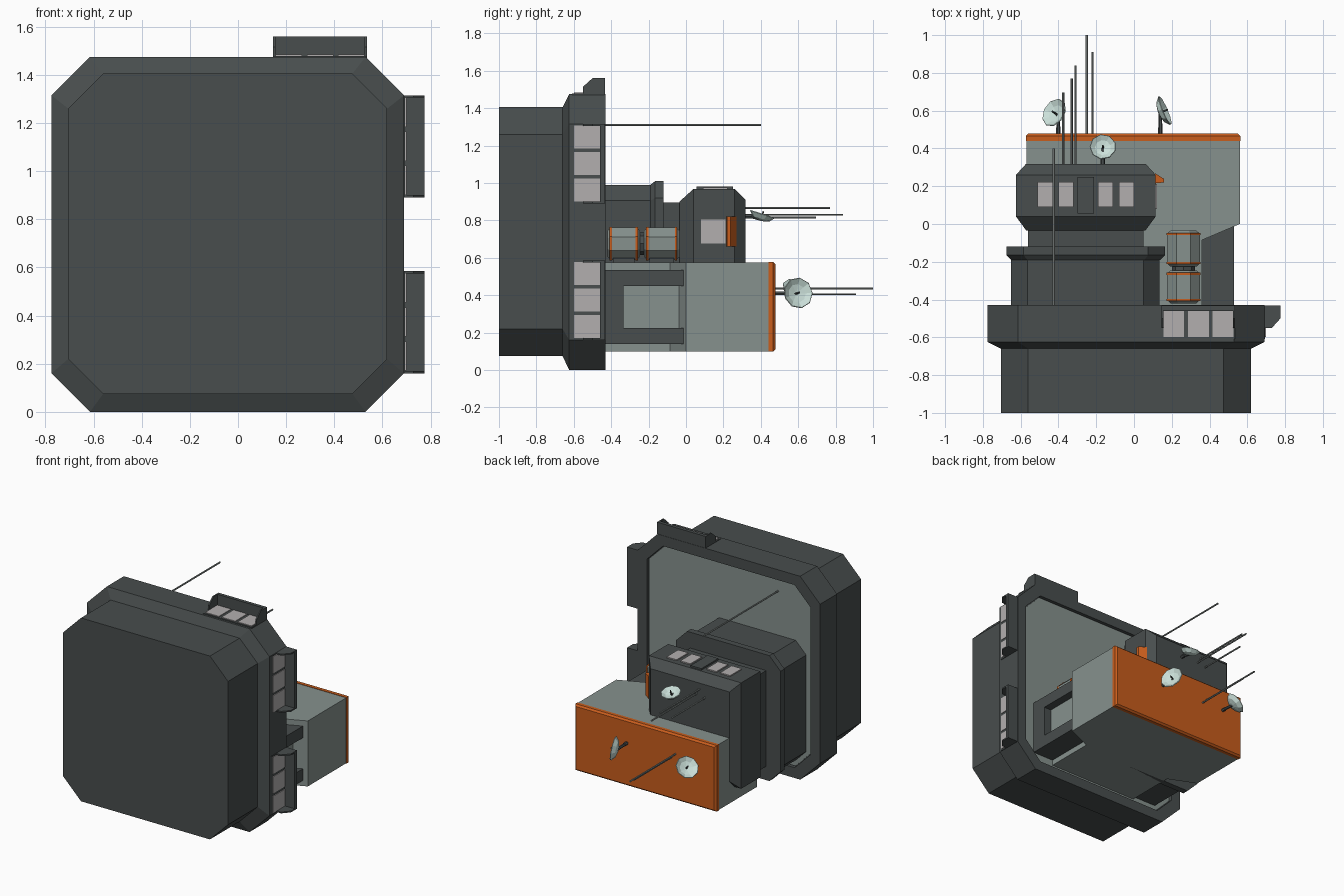
import bpy, bmesh, math
from mathutils import Vector

if "Cube" in bpy.data.objects:
    bpy.data.objects.remove(bpy.data.objects["Cube"])


def material(name, rgb):
    m = bpy.data.materials.new(name)
    m.diffuse_color = (*rgb, 1)
    m.use_nodes = True
    m.node_tree.nodes["Principled BSDF"].inputs["Base Color"].default_value = m.diffuse_color
    return m


DARK = material("dark_grey", (0.065, 0.075, 0.075))
GREY = material("pale_grey", (0.24, 0.285, 0.27))
ORANGE = material("orange", (0.58, 0.11, 0.012))
GLASS = material("window", (0.45, 0.43, 0.43))
METAL = material("metal", (0.25, 0.28, 0.27))
DISH = material("dish", (0.6, 0.75, 0.7))


def loft(name, rings, mat, cap=True):
    """Skin a list of equal-length point rings."""
    bm = bmesh.new()
    loops = [[bm.verts.new(p) for p in r] for r in rings]
    n = len(loops[0])
    for a, b in zip(loops, loops[1:]):
        for i in range(n):
            j = (i + 1) % n
            bm.faces.new((a[i], a[j], b[j], b[i]))
    if cap:
        bm.faces.new(loops[0][::-1])
        bm.faces.new(loops[-1])
    bmesh.ops.recalc_face_normals(bm, faces=bm.faces)
    me = bpy.data.meshes.new(name)
    bm.to_mesh(me)
    bm.free()
    ob = bpy.data.objects.new(name, me)
    bpy.context.collection.objects.link(ob)
    me.materials.append(mat)
    return ob


def ring(y, x0, x1, z0, z1, c=0.0):
    """Rectangle in the xz plane, with corners cut by c."""
    if c == 0:
        return [(x0, y, z0), (x1, y, z0), (x1, y, z1), (x0, y, z1)]
    return [(x0 + c, y, z0), (x1 - c, y, z0), (x1, y, z0 + c), (x1, y, z1 - c),
            (x1 - c, y, z1), (x0 + c, y, z1), (x0, y, z1 - c), (x0, y, z0 + c)]


def box(name, x0, x1, y0, y1, z0, z1, mat):
    return loft(name, [ring(y0, x0, x1, z0, z1), ring(y1, x0, x1, z0, z1)], mat)


def prism(name, pts, axis, lo, hi, mat):
    """Extrude a 2D profile along an axis (0 = x over yz, 2 = z over xy)."""
    def place(p, h):
        return (h, p[0], p[1]) if axis == 0 else (p[0], p[1], h)
    return loft(name, [[place(p, h) for p in pts] for h in (lo, hi)], mat)


def disc(c, d, r, n, turn=0.0):
    """Ring of n points round c, facing d."""
    q = Vector(d).to_track_quat('Z', 'Y')
    return [Vector(c) + q @ Vector((r * math.cos(turn + math.tau * i / n),
                                    r * math.sin(turn + math.tau * i / n), 0)) for i in range(n)]


def rod(name, a, b, r, mat, n=6):
    d = Vector(b) - Vector(a)
    return loft(name, [disc(a, d, r, n), disc(b, d, r, n)], mat)


# Main octagonal slab with stepped rim and recessed rear
loft("main_slab", [
    ring(-1.0, -.705, .62, .075, 1.405, .145),
    ring(-.66, -.705, .62, .075, 1.405, .145),
    ring(-.625, -.775, .69, 0, 1.475, .16),
    ring(-.43, -.775, .69, 0, 1.475, .16),
    ring(-.43, -.70, .615, .075, 1.40, .13),
    ring(-.455, -.70, .615, .075, 1.40, .13)], DARK)
loft("rear_panel", [ring(y, -.695, .61, .08, 1.395, .13) for y in (-.47, -.45)], GREY)


# Window banks with hoods, one on the top and two on the right
def window_bank(name, start, length, base, side):
    def put(part, a0, a1, y0, y1, h0, h1, mat):
        if side:
            box(part, base + h0, base + h1, y0, y1, a0, a1, mat)
        else:
            box(part, a0, a1, y0, y1, base + h0, base + h1, mat)
    put(name + "_frame", start, start + length, -.61, -.44, -.01, .004, DARK)
    put(name + "_hood", start, start + length, -.457, -.432, 0, .085, DARK)
    step = length / 3
    for i in range(3):
        a = start + step * i + .011
        put(name + "_pane", a, a + step - .02, -.598, -.46, 0, .009, GLASS)
    prof = [(-.55, -.01), (-.55, .04), (-.5, .085), (-.435, .085), (-.435, -.01)]
    for a in (start, start + length - .01):
        if side:
            prism(name + "_cheek", [(base + h, y) for y, h in prof], 2, a, a + .01, DARK)
        else:
            prism(name + "_cheek", [(y, base + h) for y, h in prof], 0, a, a + .01, DARK)


window_bank("top_windows", .145, .39, 1.475, False)
window_bank("upper_right_windows", .89, .425, .69, True)
window_bank("lower_right_windows", .16, .425, .69, True)

# Rear cargo hull, with orange end plate
hull = [(-.57, .44), (.56, .44), (.56, 0), (.36, -.085), (.36, -.46),
        (-.37, -.46), (-.37, -.085), (-.57, 0)]
prism("cargo_hull", hull, 2, .1, .575, GREY)
loft("hull_end_plate", [
    ring(.44, -.573, .563, .098, .578),
    ring(.465, -.573, .563, .098, .578),
    ring(.478, -.56, .55, .11, .566)], ORANGE)

# C-shaped side bracket with recessed panel
bracket = [(-.45, .14), (-.01, .14), (-.01, .225), (-.335, .225),
           (-.335, .45), (-.01, .45), (-.01, .535), (-.45, .535)]
prism("side_bracket", bracket, 0, .34, .53, DARK)
box("bracket_panel", .35, .47, -.34, -.02, .22, .455, GREY)

# Tower block, lip and neck
loft("tower_block", [ring(y, -.65, .135, .12, .99, .085) for y in (-.47, -.16)], DARK)
loft("tower_lip", [
    ring(-.19, -.65, .14, .12, .99, .085),
    ring(-.165, -.675, .165, .1, 1.01, .09),
    ring(-.12, -.675, .165, .1, 1.01, .09)], DARK)
box("tower_neck", -.56, .05, -.13, 0, .2, .895, DARK)

# Control cabin
loft("control_cabin", [
    ring(-.035, -.57, .06, .26, .9),
    ring(.04, -.625, .115, .2, .968),
    ring(.26, -.625, .115, .2, .968),
    ring(.318, -.572, .062, .26, .91)], DARK)
for x in (-.51, -.40, -.19, -.08):
    box("roof_pane", x, x + .08, .09, .222, .96, .976, GLASS)
box("roof_hatch", -.298, -.212, .055, .25, .96, .98, DARK)
box("cabin_side_window", .11, .121, .08, .212, .675, .805, GLASS)
prism("cabin_side_fin", [(.11, .27), (.11, .215), (.16, .22), (.16, .238)], 2, .66, .82, ORANGE)

# Octagonal barrels
for y0, y1 in ((-.42, -.245), (-.225, -.035)):
    def oct_ring(y, r):
        return disc((.262, y, .675), (0, 1, 0), r, 8, math.pi / 8)
    loft("barrel", [oct_ring(y0, .075), oct_ring(y0 + .018, .095),
                    oct_ring(y1 - .018, .095), oct_ring(y1, .075)], GREY)
    for y in (y0 + .012, y1 - .024):
        loft("barrel_band", [oct_ring(y, .098), oct_ring(y + .012, .098)], ORANGE)
    box("barrel_cradle", .2, .325, y0 + .03, y1 - .03, .57, .6, DARK)
rod("barrel_link", (.262, -.26, .675), (.262, -.21, .675), .06, DARK, 8)

# Antennas, all pointing backwards
for x, z, y0, y1 in ((-.425, 1.31, -.46, .40), (-.375, .815, .3, .695), (-.33, .865, .3, .77),
                     (-.31, .83, .3, .84), (-.25, .435, .46, 1.0), (-.22, .405, .46, .91)):
    rod("antenna", (x, y0, z), (x, y1, z), .006, METAL)


# Dishes on stalks
def dish(name, c, d, foot, r):
    c, d = Vector(c), Vector(d).normalized()
    steps = ((-.022, .02), (-.012, .055 * r / .08), (.012, r), (.016, r * .96),
             (-.002, r * .6), (-.01, .012))
    loft(name, [disc(c + d * h, d, w, 9) for h, w in steps], DISH)
    back = c - d * .03
    elbow = (foot[0], foot[1] + .04, foot[2])
    rod(name + "_stalk", foot, elbow, .012, DARK)
    rod(name + "_arm", elbow, back + d * .015, .01, DARK)
    rod(name + "_feed", c - d * .01, c + d * .03, .005, DARK)


dish("left_dish", (-.415, .585, .42), (-.62, .38, .69), (-.40, .47, .41), .08)
dish("right_dish", (.152, .595, .41), (.9, .38, .15), (.14, .47, .41), .084)
dish("cabin_dish", (-.165, .405, .82), (0, .3, .95), (-.165, .31, .82), .07)
